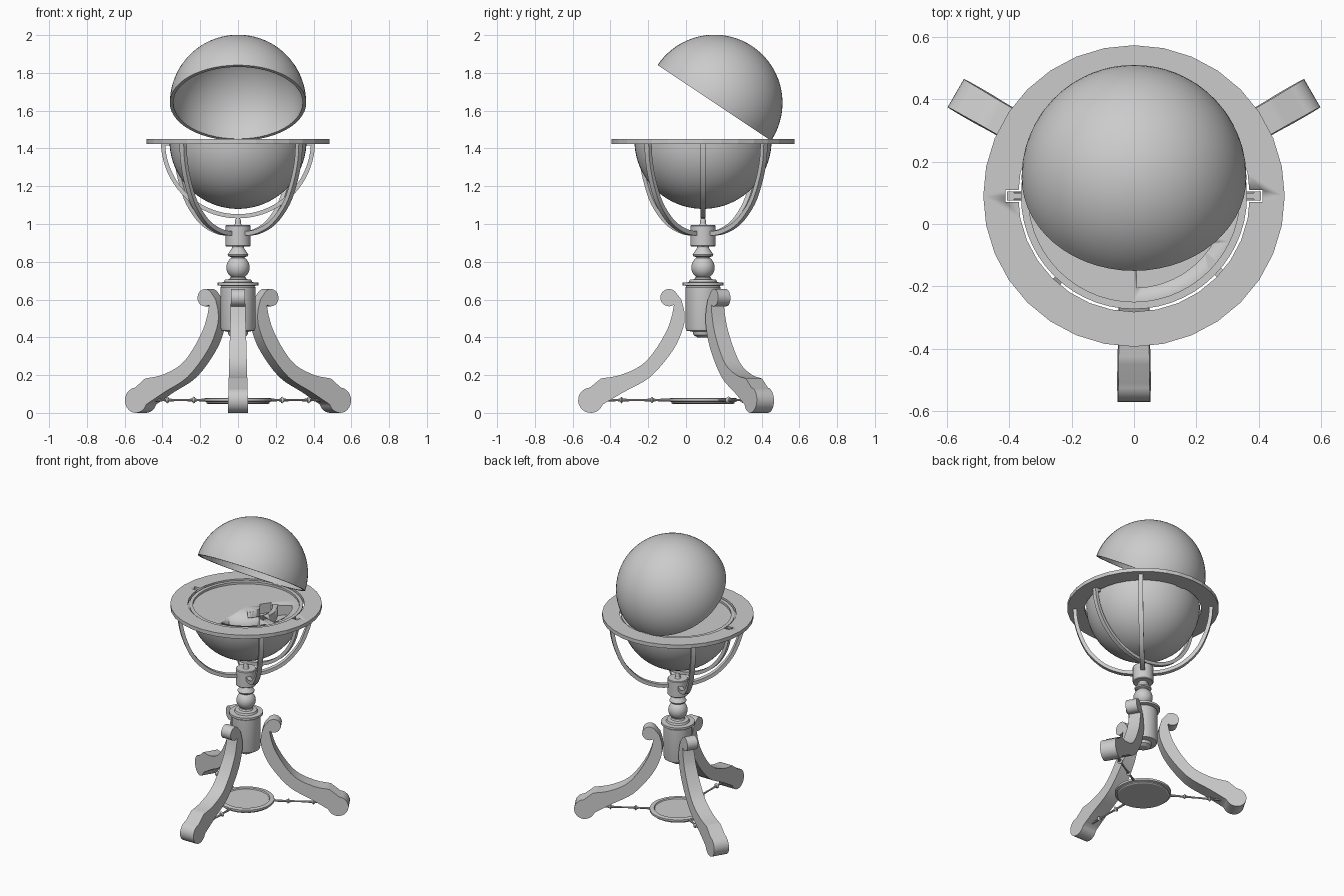
import bpy, bmesh
from math import sin, cos, pi, radians
from mathutils import Vector, Matrix

if "Cube" in bpy.data.objects:
    bpy.data.objects.remove(bpy.data.objects["Cube"])

CY = 0.09          # y of the vertical main axis


def finish(name, bm, angle=30):
    bmesh.ops.remove_doubles(bm, verts=bm.verts, dist=1e-5)
    bmesh.ops.recalc_face_normals(bm, faces=bm.faces)
    me = bpy.data.meshes.new(name)
    bm.to_mesh(me)
    bm.free()
    ob = bpy.data.objects.new(name, me)
    bpy.context.collection.objects.link(ob)
    bpy.ops.object.select_all(action='DESELECT')
    ob.select_set(True)
    bpy.context.view_layer.objects.active = ob
    bpy.ops.object.shade_smooth_by_angle(angle=radians(angle))
    return ob


def lathe(name, prof, n=32, mat=None, closed=False, angle=30):
    """Spin an (r, z) profile about z, then place it with a matrix."""
    bm = bmesh.new()
    vs = [bm.verts.new((r, 0, z)) for r, z in prof]
    es = [bm.edges.new(p) for p in zip(vs, vs[1:])]
    if closed:
        es.append(bm.edges.new((vs[-1], vs[0])))
    bmesh.ops.spin(bm, geom=vs + es, cent=(0, 0, 0), axis=(0, 0, 1), angle=2 * pi, steps=n)
    bm.transform(mat or Matrix.Translation((0, CY, 0)))
    return finish(name, bm, angle)


def prism(name, outline, half, deg=0):
    """Flat (r, z) outline in a vertical plane through the axis, half width half(z)."""
    bm = bmesh.new()
    a = [bm.verts.new((r, -half(z), z)) for r, z in outline]
    b = [bm.verts.new((r, half(z), z)) for r, z in outline]
    bm.faces.new(a)
    bm.faces.new(b[::-1])
    for i in range(len(a)):
        j = (i + 1) % len(a)
        bm.faces.new((a[j], a[i], b[i], b[j]))
    bm.transform(Matrix.Translation((0, CY, 0)) @ Matrix.Rotation(radians(deg), 4, 'Z'))
    return finish(name, bm, 35)


def smooth(pts, n=4):
    """Catmull-Rom curve through a few points."""
    p = [Vector(q) for q in pts]
    p = [2 * p[0] - p[1]] + p + [2 * p[-1] - p[-2]]
    out = []
    for a, b, c, d in zip(p, p[1:], p[2:], p[3:]):
        for k in range(n):
            t = k / n
            out.append(0.5 * (2 * b + (c - a) * t + (2 * a - 5 * b + 4 * c - d) * t * t
                              + (3 * b - a - 3 * c + d) * t ** 3))
    return [tuple(q) for q in out + [p[-2]]]


def arc(cx, cz, r, a0, a1, n):
    return [(cx + r * cos(radians(a0 + (a1 - a0) * i / n)),
             cz + r * sin(radians(a0 + (a1 - a0) * i / n))) for i in range(n + 1)]


def cut(ob, cutter):
    m = ob.modifiers.new("cut", 'BOOLEAN')
    m.operation, m.solver, m.object = 'DIFFERENCE', 'EXACT', cutter
    bpy.ops.object.select_all(action='DESELECT')
    bpy.context.view_layer.objects.active = ob
    ob.select_set(True)
    bpy.ops.object.modifier_apply(modifier=m.name)
    bpy.data.objects.remove(cutter)


# Scroll legs
leg = smooth([(.53, .045), (.42, .11), (.28, .19), (.16, .33), (.105, .45), (.098, .53), (.115, .60)])
leg += arc(.18, .61, .046, 135, -125, 16)
leg += smooth([(.163, .52), (.19, .44), (.255, .33), (.33, .25), (.44, .20), (.54, .182)])
leg += arc(.594, .067, .067, 85, -155, 16)
for i, d in enumerate((-90, 30, 150)):
    prism(f"leg_{i}", leg, lambda z: .054 - .027 * z, d)

# Turned stretcher rods between feet and the low tray
rod = [(0, .16), (.009, .16), (.006, .25), (.009, .262), (.018, .27), (.009, .278), (.007, .29),
       (.005, .35), (.007, .41), (.009, .424), (.018, .432), (.009, .44), (.006, .452), (.009, .55), (0, .55)]
for i, d in enumerate((-90, 30, 150)):
    lathe(f"stretcher_{i}", rod, 10,
          Matrix.Translation((0, CY, .068)) @ Matrix.Rotation(radians(d), 4, 'Z')
          @ Matrix.Rotation(pi / 2, 4, 'Y'))

# Low round tray
lathe("low_tray", [(0, .047), (.16, .047), (.168, .052), (.168, .058), (.18, .062), (.18, .076),
                   (.172, .079), (.152, .079), (.148, .072), (0, .072)], 40)

# Central turned column
lathe("column", [(0, .40), (.03, .40), (.05, .412), (.055, .43), (.088, .435), (.092, .45),
                 (.092, .665), (.085, .672), (.108, .675), (.108, .69), (.075, .692), (.07, .705),
                 (.045, .708), (.04, .718)] + arc(0, .77, .062, -55, 55, 10) +
      [(.036, .824), (.052, .83), (.055, .838), (.032, .872), (.032, .885), (0, .885)], 32)

# Hub with finial
lathe("hub", [(0, .88), (.062, .88), (.066, .885), (.066, .99), (.062, .995), (.02, .995),
              (.015, 1.003), (.015, 1.02), (.01, 1.03), (0, 1.03)], 28)

# Curved support arms
path = smooth([(.04, .948), (.14, .96), (.25, 1.01), (.345, 1.11), (.40, 1.23), (.428, 1.34), (.435, 1.43)])
left, right = [], []
for i, p in enumerate(path):
    t = Vector(path[min(i + 1, len(path) - 1)]) - Vector(path[max(i - 1, 0)])
    t.normalize()
    left.append((p[0] - t.y * .012, p[1] + t.x * .012))
    right.append((p[0] + t.y * .012, p[1] - t.x * .012))
for i in range(4):
    prism(f"support_arm_{i}", left + right[::-1], lambda z: .015, 48 + 90 * i)

# Half meridian hoop under the globe, with pivot pins
prism("meridian_hoop", arc(0, 1.438, .408, 180, 360, 48) + arc(0, 1.438, .386, 360, 180, 48), lambda z: .014)
for s in (-1, 1):
    prism("pivot_pin", [(s * .34, 1.415), (s * .39, 1.415), (s * .39, 1.438), (s * .34, 1.438)],
          lambda z: .009)

# Flat horizon ring, notched for the hoop ends
ring = lathe("horizon_ring", [(.372, 1.424), (.484, 1.424), (.484, 1.45), (.372, 1.45)], 32, closed=True, angle=10)
for s in (-1, 1):
    cut(ring, prism("cutter", [(s * .33, 1.4), (s * .412, 1.4), (s * .412, 1.47), (s * .33, 1.47)],
                    lambda z: .019))

# Lower globe half: solid bowl with inset deck
R, ZC = .363, 1.443
bowl = lathe("lower_globe", arc(0, ZC, R, -90, 0, 20) + [(.34, ZC), (.34, 1.428), (0, 1.428)], 56)


def sector(r0, r1, a0, a1):
    """Vertical cutter shaped like a piece of a ring."""
    bm = bmesh.new()
    f = bm.faces.new([bm.verts.new((x, y, 1.36)) for x, y in
                      arc(0, CY, r1, a0, a1, 10) + arc(0, CY, r0, a1, a0, 10)])
    ex = bmesh.ops.extrude_face_region(bm, geom=[f])
    bmesh.ops.translate(bm, vec=(0, 0, .12), verts=[v for v in ex['geom'] if isinstance(v, bmesh.types.BMVert)])
    return finish("cutter", bm)


# Storage wells in the deck
for r0, r1, a0, a1 in ((.20, .295, -88, -30), (.20, .295, -18, 38), (.09, .17, -50, 55)):
    cut(bowl, sector(r0, r1, a0, a1))

# Open hollow lid, tilted back on its hinge
lid_place = Matrix.Translation((0, .15, 1.641)) @ Matrix.Rotation(radians(-33.7), 4, 'X')
lathe("globe_lid", arc(0, 0, R - .002, 90, 0, 20) + arc(0, 0, R - .02, 0, 90, 20), 56, lid_place)

# Hinge at the back
prism("hinge", [(.345, 1.425), (.37, 1.425), (.37, 1.452), (.345, 1.452)], lambda z: .03, 90)
